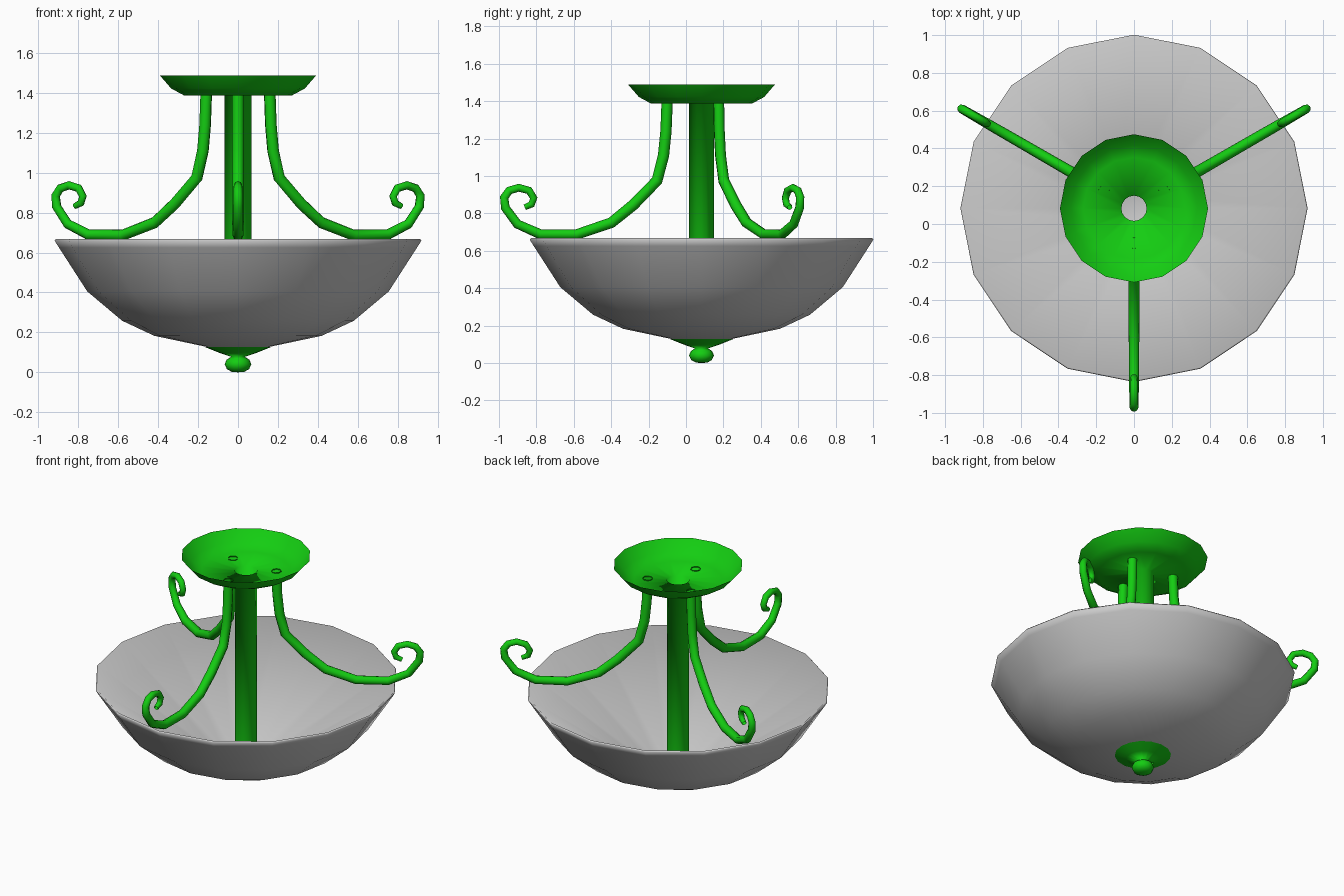
import bpy, bmesh, math

if "Cube" in bpy.data.objects:
    bpy.data.objects.remove(bpy.data.objects["Cube"])

AXIS_Y = 0.083   # the lamp's axis sits slightly behind the centre
SIDES = 16

green = bpy.data.materials.new("green_metal")
green.diffuse_color = (0.007, 0.61, 0.006, 1)
green.use_nodes = True
green.node_tree.nodes["Principled BSDF"].inputs["Base Color"].default_value = green.diffuse_color


def lathe(name, profile, mat=None, sides=SIDES):
    """Spin an (r, z) profile around the lamp axis, smooth shaded."""
    bm = bmesh.new()
    rings = []
    for r, z in profile:
        if r == 0:
            rings.append([bm.verts.new((0, 0, z))] * sides)
        else:
            rings.append([bm.verts.new((r * math.cos(2 * math.pi * i / sides),
                                        r * math.sin(2 * math.pi * i / sides), z))
                          for i in range(sides)])
    for a, b in zip(rings, rings[1:]):
        for i in range(sides):
            j = (i + 1) % sides
            corners = list(dict.fromkeys((a[i], a[j], b[j], b[i])))
            bm.faces.new(corners).smooth = True
    bmesh.ops.recalc_face_normals(bm, faces=bm.faces)
    mesh = bpy.data.meshes.new(name)
    bm.to_mesh(mesh)
    bm.free()
    obj = bpy.data.objects.new(name, mesh)
    obj.location.y = AXIS_Y
    bpy.context.collection.objects.link(obj)
    if mat:
        mesh.materials.append(mat)
    return obj


# Glass bowl: rounded outside, conical inside
lathe("bowl", [(0, 0.128), (0.16, 0.128), (0.42, 0.183), (0.58, 0.258), (0.755, 0.405),
               (0.897, 0.625), (0.919, 0.66), (0.912, 0.668),
               (0.16, 0.14), (0, 0.14)])

# Ceiling dish flowing into the hollow centre stem
lathe("canopy_and_stem", [(0.392, 1.488), (0.335, 1.422), (0.27, 1.387),
                          (0.067, 1.387), (0.067, 0.14)], green)

# Finial under the bowl
lathe("finial", [(0.17, 0.128), (0.1, 0.1), (0.035, 0.078), (0.057, 0.063), (0.067, 0.04),
                 (0.055, 0.015), (0.03, 0.002), (0, 0)], green)

# Scrolled arms: (distance from axis, height, tube radius)
ARM = [(0.184, 1.393, 0.03), (0.190, 1.24, 0.03), (0.203, 1.11, 0.03), (0.238, 0.975, 0.03),
       (0.365, 0.845, 0.03), (0.482, 0.75, 0.029), (0.668, 0.687, 0.028),
       (0.862, 0.688, 0.027), (0.985, 0.743, 0.025), (1.049, 0.83, 0.024),
       (1.055, 0.885, 0.023), (1.028, 0.922, 0.022), (0.977, 0.937, 0.021),
       (0.922, 0.922, 0.021), (0.897, 0.882, 0.02), (0.909, 0.848, 0.019),
       (0.945, 0.832, 0.015)]
for name, deg in (("front_arm", -90), ("right_arm", 30), ("left_arm", 150)):
    curve = bpy.data.curves.new(name, 'CURVE')
    curve.dimensions = '3D'
    curve.bevel_depth = 1.0
    curve.bevel_resolution = 2
    spline = curve.splines.new('POLY')
    spline.points.add(len(ARM) - 1)
    spline.use_smooth = True
    for p, (r, z, thick) in zip(spline.points, ARM):
        p.co = (r, 0, z, 1)
        p.radius = thick
    curve.materials.append(green)
    arm = bpy.data.objects.new(name, curve)
    arm.location.y = AXIS_Y
    arm.rotation_euler.z = math.radians(deg)
    bpy.context.collection.objects.link(arm)
